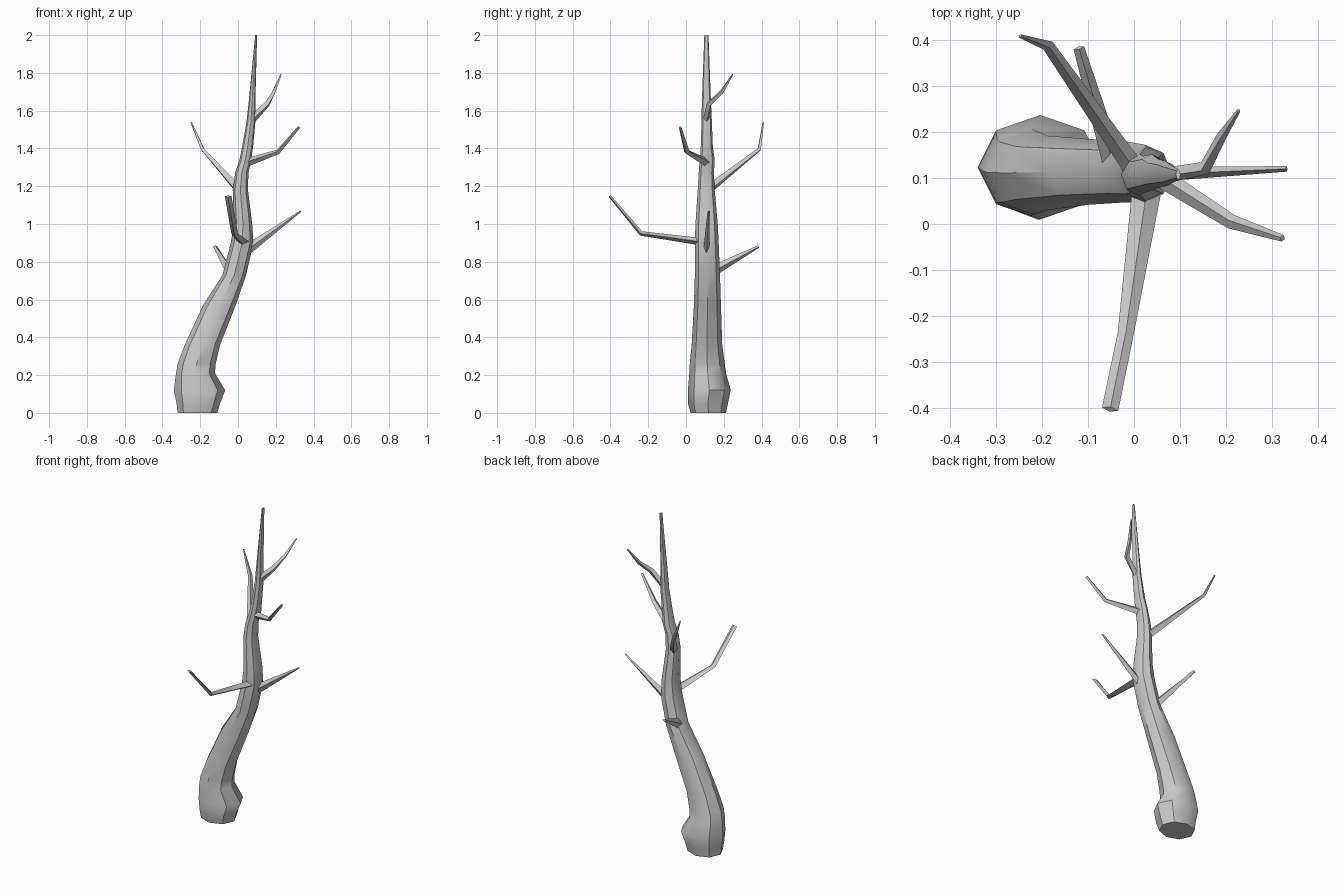
import bpy, bmesh, math
from mathutils import Vector


def loft(name, rings, angle):
    """Skin a list of equal-sized point rings and cap both ends."""
    bm = bmesh.new()
    loops = [[bm.verts.new(p) for p in ring] for ring in rings]
    n = len(loops[0])
    for a, b in zip(loops, loops[1:]):
        for i in range(n):
            j = (i + 1) % n
            bm.faces.new((a[i], a[j], b[j], b[i]))
    bm.faces.new(loops[0][::-1])
    bm.faces.new(loops[-1])
    bmesh.ops.recalc_face_normals(bm, faces=bm.faces[:])
    mesh = bpy.data.meshes.new(name)
    bm.to_mesh(mesh)
    bm.free()
    obj = bpy.data.objects.new(name, mesh)
    bpy.context.collection.objects.link(obj)
    bpy.ops.object.select_all(action='DESELECT')
    obj.select_set(True)
    bpy.context.view_layer.objects.active = obj
    bpy.ops.object.shade_smooth_by_angle(angle=math.radians(angle))
    return obj


def trunk_ring(z, x0, x1, y0, y1, sides=8):
    cx, cy, rx, ry = (x0 + x1) / 2, (y0 + y1) / 2, (x1 - x0) / 2, (y1 - y0) / 2
    return [(cx + rx * math.cos(i * math.tau / sides),
             cy + ry * math.sin(i * math.tau / sides), z) for i in range(sides)]


def branch(name, path, widths, thicks):
    """Four-sided tapering branch: width lies level, thickness stands across it."""
    pts = [Vector(p) for p in path]
    rings = []
    for i, p in enumerate(pts):
        d = pts[min(i + 1, len(pts) - 1)] - pts[max(i - 1, 0)]
        side = d.cross(Vector((0, 0, 1))).normalized()
        up = side.cross(d).normalized()
        w, t = side * widths[i] / 2, up * thicks[i] / 2
        rings.append([p + w, p + t, p - w, p - t])
    return loft(name, rings, 50)


# Crooked trunk: height, left, right, front, back
trunk = [
    (0.00, -0.32, -0.11, 0.025, 0.212),
    (0.05, -0.325, -0.095, 0.01, 0.222),
    (0.12, -0.34, -0.068, 0.01, 0.237),
    (0.21, -0.328, -0.122, 0.018, 0.212),
    (0.26, -0.32, -0.118, 0.02, 0.205),
    (0.36, -0.282, -0.095, 0.03, 0.192),
    (0.57, -0.185, -0.012, 0.042, 0.185),
    (0.73, -0.082, 0.043, 0.047, 0.18),
    (0.90, -0.038, 0.082, 0.047, 0.173),
    (1.00, -0.022, 0.075, 0.05, 0.168),
    (1.18, -0.028, 0.053, 0.062, 0.152),
    (1.27, -0.015, 0.055, 0.067, 0.148),
    (1.34, 0.008, 0.07, 0.073, 0.152),
    (1.41, 0.022, 0.08, 0.078, 0.142),
    (1.54, 0.045, 0.092, 0.082, 0.137),
    (1.65, 0.057, 0.092, 0.084, 0.132),
    (2.00, 0.091, 0.101, 0.097, 0.119),
]
loft("trunk", [trunk_ring(*r) for r in trunk], 42)

# Bare branches
branch("front_branch",
       [(0.03, 0.09, 0.905), (-0.018, -0.238, 0.95), (-0.052, -0.403, 1.147)],
       (0.065, 0.035, 0.036), (0.04, 0.025, 0.014))
branch("right_lower_branch",
       [(0.05, 0.108, 0.865), (0.332, 0.12, 1.068)],
       (0.032, 0.012), (0.055, 0.008))
branch("back_branch",
       [(-0.045, 0.13, 0.745), (-0.12, 0.383, 0.88)],
       (0.045, 0.024), (0.06, 0.014))
branch("left_upper_branch",
       [(0.0, 0.12, 1.185), (-0.187, 0.388, 1.395), (-0.248, 0.409, 1.538)],
       (0.045, 0.026, 0.008), (0.05, 0.02, 0.008))
branch("right_upper_branch",
       [(0.045, 0.11, 1.325), (0.212, 0.005, 1.382), (0.323, -0.031, 1.513)],
       (0.045, 0.032, 0.015), (0.045, 0.026, 0.015))
branch("top_branch",
       [(0.065, 0.105, 1.545), (0.155, 0.122, 1.635), (0.19, 0.19, 1.7),
        (0.228, 0.247, 1.793)],
       (0.035, 0.03, 0.022, 0.008), (0.045, 0.032, 0.022, 0.008))
